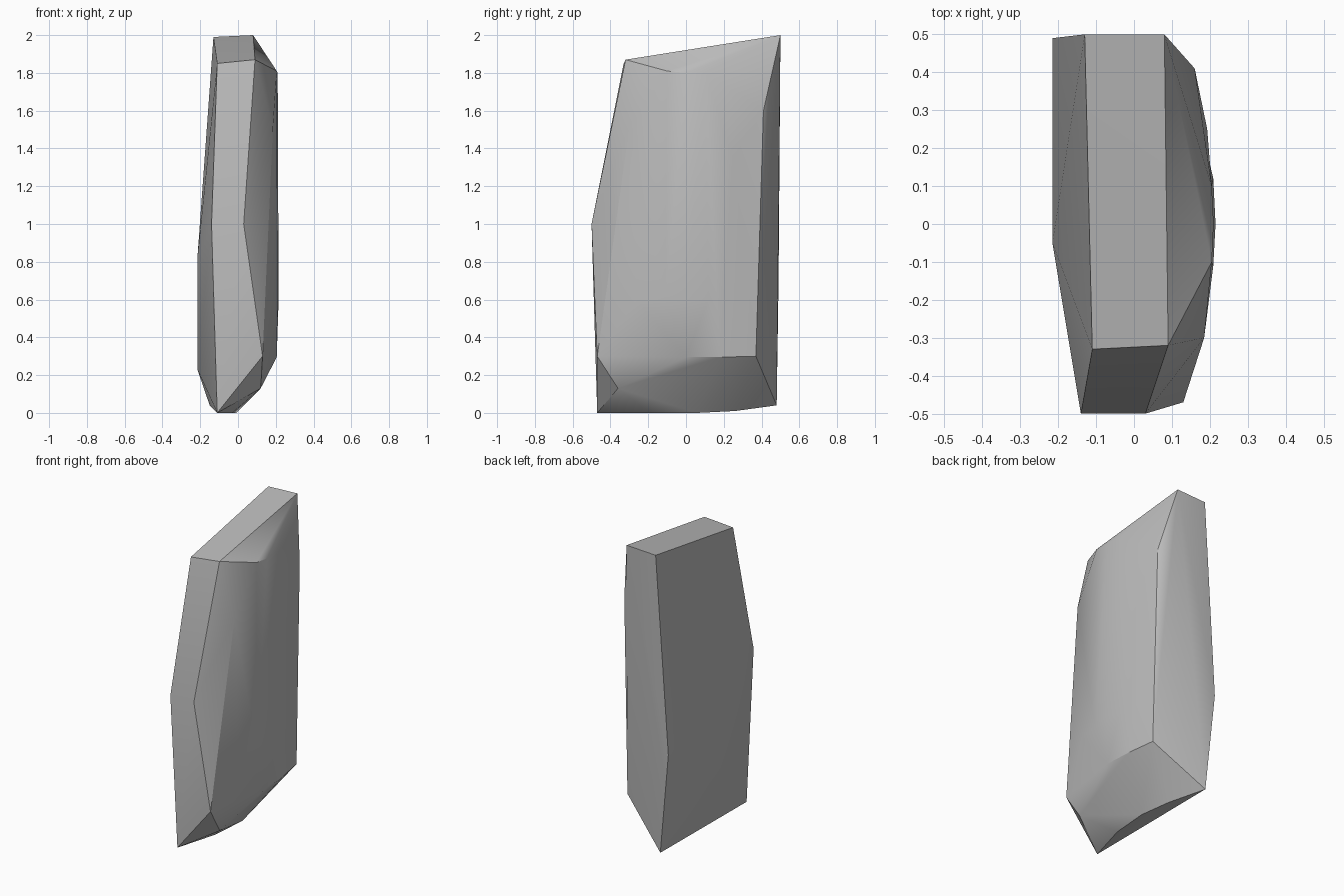
import bpy
import bmesh
import math
from mathutils import Vector

if "Cube" in bpy.data.objects:
    bpy.data.objects.remove(bpy.data.objects["Cube"], do_unlink=True)

# Plain stone colour
stone = bpy.data.materials.new("grey_stone")
stone.use_nodes = True
stone_colour = (0.5, 0.5, 0.5, 1.0)
stone.diffuse_color = stone_colour
shader = next(n for n in stone.node_tree.nodes if n.type == "BSDF_PRINCIPLED")
shader.inputs["Base Color"].default_value = stone_colour

# Corner points of each part of the slab, in hundredths of a unit
corners = {
    "sloping_top": [(-11, -33, 185), (9, -32, 187), (8, 50, 200), (-13, 50, 199)],
    "front_strip": [(-14, -50, 100), (3, -50, 100), (13, -47, 30), (-11, -47, 0)],
    "front_ridge": [(16, -39, 95), (18.5, -30, 151)],
    "top_shoulder": [(20.5, -10, 181), (21, 0, 180), (20.5, 10, 180)],
    "back_edge": [(16, 41, 160), (16.5, 37, 30)],
    "low_shoulder": [(12, -36, 13), (20.5, 0, 29.5), (19.5, 18, 29.5)],
    "underside": [(-3, -19, 0), (-1, 6, 0), (-5, 26, 1), (-15, 48, 4)],
    "flat_side": [(-21.5, 49, 70), (-21.5, -5, 82), (-21.5, -5, 23)],
}

# Bulged side: a shallow curve across the depth, carried up the slab
bulge = [(18.7, -26), (20.9, -11), (21.5, 0), (20.9, 12), (19.3, 25)]
corners["bulged_side"] = [(x, y, z) for x, y in bulge for z in (60, 135)]

# Wrap all corners in one chiselled skin
bm = bmesh.new()
for part in corners.values():
    for corner in part:
        bm.verts.new(Vector(corner) / 100)
hull = bmesh.ops.convex_hull(bm, input=bm.verts[:])
loose = {v for v in hull["geom_interior"] + hull["geom_unused"]
         if isinstance(v, bmesh.types.BMVert) and not v.link_faces}
bmesh.ops.delete(bm, geom=list(loose), context="VERTS")

# Merge nearly flat triangles into clean facets
bmesh.ops.dissolve_limit(bm, angle_limit=math.radians(2),
                         verts=bm.verts[:], edges=bm.edges[:])
bmesh.ops.recalc_face_normals(bm, faces=bm.faces[:])

mesh = bpy.data.meshes.new("rock_slab")
bm.to_mesh(mesh)
bm.free()
mesh.materials.append(stone)
rock = bpy.data.objects.new("rock_slab", mesh)
bpy.context.collection.objects.link(rock)

# Smooth the soft bends and keep the chiselled edges sharp
bpy.ops.object.select_all(action="DESELECT")
rock.select_set(True)
bpy.context.view_layer.objects.active = rock
bpy.ops.object.shade_smooth_by_angle(angle=math.radians(30))
